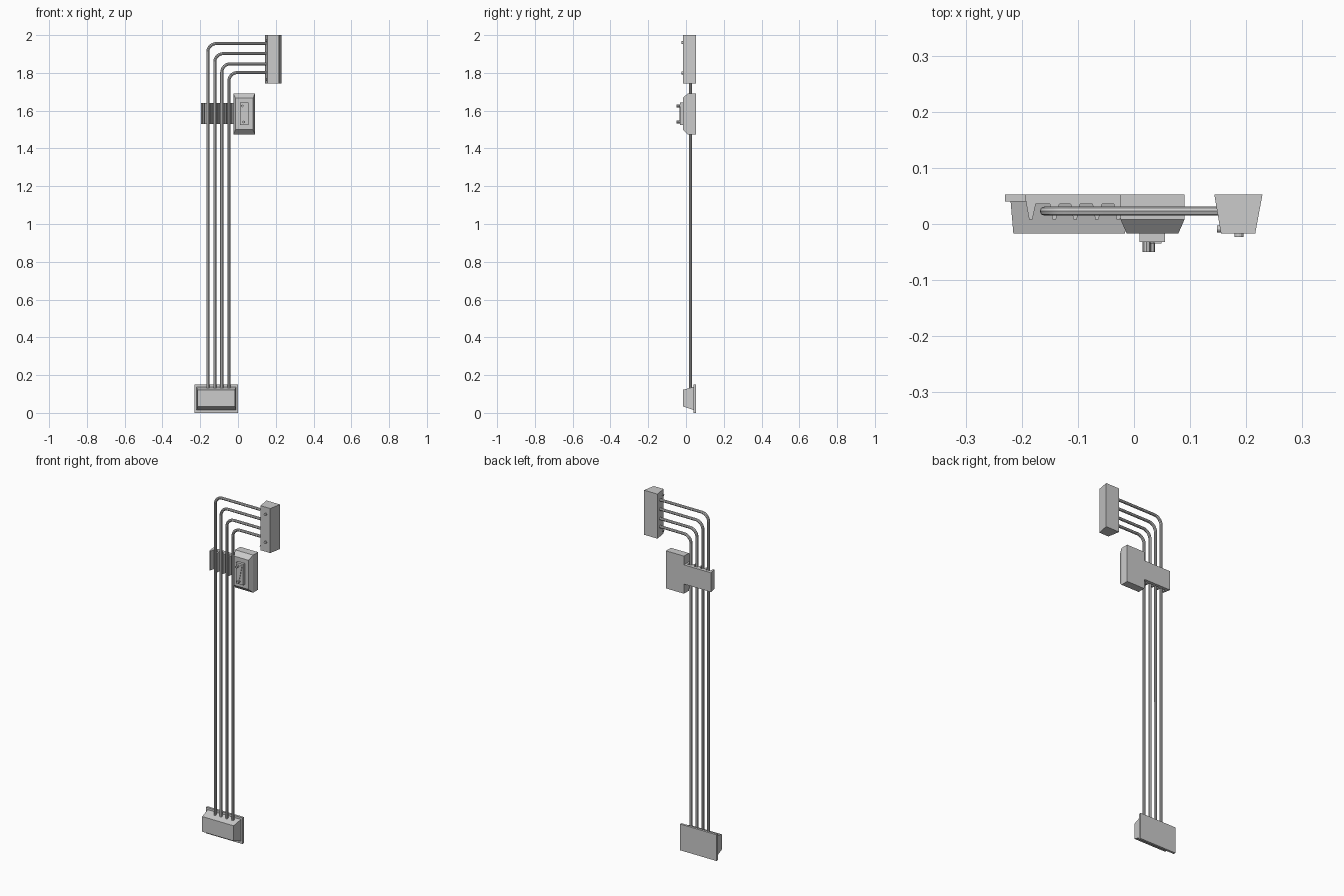
import bpy
import bmesh
from math import pi, sin, cos
from mathutils import Matrix, Vector

if "Cube" in bpy.data.objects:
    bpy.data.objects.remove(bpy.data.objects["Cube"])

BACK, FACE = 0.053, -0.017
PIPE_Y, PIPE_R = 0.023, 0.008


def finish(name, bm):
    bmesh.ops.recalc_face_normals(bm, faces=bm.faces)
    mesh = bpy.data.meshes.new(name)
    bm.to_mesh(mesh)
    bm.free()
    obj = bpy.data.objects.new(name, mesh)
    bpy.context.collection.objects.link(obj)
    return obj


def loft(name, sections):
    """Skin rectangles (y, x0, x1, z0, z1) from back to front."""
    bm = bmesh.new()
    rings = [[bm.verts.new(p) for p in
              ((x0, y, z0), (x1, y, z0), (x1, y, z1), (x0, y, z1))]
             for y, x0, x1, z0, z1 in sections]
    for a, b in zip(rings, rings[1:]):
        for i in range(4):
            j = (i + 1) % 4
            bm.faces.new((a[i], a[j], b[j], b[i]))
    bm.faces.new(rings[0])
    bm.faces.new(rings[-1])
    return finish(name, bm)


def extrude(name, points, direction):
    bm = bmesh.new()
    face = bm.faces.new([bm.verts.new(p) for p in points])
    out = bmesh.ops.extrude_face_region(bm, geom=[face], use_keep_orig=True)
    verts = [v for v in out["geom"] if isinstance(v, bmesh.types.BMVert)]
    bmesh.ops.translate(bm, verts=verts, vec=direction)
    return finish(name, bm)


def pin(name, center, axis, radius, depth, sides):
    bm = bmesh.new()
    turn = Matrix.Rotation(pi / 2, 4, axis)
    bmesh.ops.create_cone(bm, cap_ends=True, segments=sides, radius1=radius,
                          radius2=radius, depth=depth,
                          matrix=Matrix.Translation(center) @ turn)
    return finish(name, bm)


def pipe(name, x, top, bend=0.045, end=0.16, steps=8):
    # Straight riser, quarter bend, then a run into the junction box
    points = [(x, 0.1)]
    for i in range(steps + 1):
        a = pi - i * pi / 2 / steps
        points.append((x + bend + bend * cos(a), top - bend + bend * sin(a)))
    points.append((end, top))
    curve = bpy.data.curves.new(name, "CURVE")
    curve.dimensions = "3D"
    curve.bevel_depth = PIPE_R
    curve.bevel_resolution = 2
    curve.use_fill_caps = True
    spline = curve.splines.new("POLY")
    spline.points.add(len(points) - 1)
    for p, (px, pz) in zip(spline.points, points):
        p.co = (px, PIPE_Y, pz, 1)
    obj = bpy.data.objects.new(name, curve)
    bpy.context.collection.objects.link(obj)
    bpy.ops.object.select_all(action="DESELECT")
    obj.select_set(True)
    bpy.context.view_layer.objects.active = obj
    bpy.ops.object.convert(target="MESH")
    bpy.ops.object.shade_smooth_by_angle()


# Lower box with its wall flange
loft("lower_flange", [(BACK, -0.23, 0, 0, 0.15), (0.04, -0.23, 0, 0, 0.15)])
loft("lower_box", [(0.041, -0.22, -0.01, 0.015, 0.138),
                   (FACE, -0.215, -0.016, 0.035, 0.122)])

# Four nested conduits
pipe_x = (-0.16, -0.123, -0.086, -0.048)
for i, (x, top) in enumerate(zip(pipe_x, (1.955, 1.902, 1.848, 1.802))):
    pipe(f"pipe_{i + 1}", x, top)

# Junction box with front and side screws
loft("junction_box", [(BACK, 0.143, 0.229, 1.745, 2),
                      (FACE, 0.155, 0.216, 1.745, 2)])
for z in (1.96, 1.80):
    pin("front_screw", (0.187, -0.018, z), "X", 0.008, 0.01, 12)
for z in (1.97, 1.765):
    pin("side_screw", (0.154, -0.009, z), "Y", 0.006, 0.012, 12)

# Toothed clip: tapering teeth between the pipes
outline = [(-0.024, BACK), (-0.195, BACK)]
for i, x in enumerate((-0.184, -0.142, -0.105, -0.066, -0.028)):
    if i:
        outline.append((x - 0.008, 0.036))
    outline += [(x - 0.003, 0.008), (x + 0.003, 0.008)]
    if i < 4:
        outline.append((x + 0.009, 0.036))
outline.append((-0.024, 0.012))
extrude("pipe_clip", [(x, y, 1.53) for x, y in outline], Vector((0, 0, 0.11)))

# Switch housing with chamfered front
loft("switch_housing", [(BACK, -0.024, 0.09, 1.475, 1.69),
                        (0.008, -0.024, 0.09, 1.475, 1.69),
                        (FACE, -0.013, 0.079, 1.50, 1.667)])
loft("switch_plate", [(FACE + 0.002, 0.01, 0.055, 1.523, 1.643),
                      (-0.032, 0.01, 0.055, 1.523, 1.643)])
lever = ((0.016, 1.535), (0.03, 1.535), (0.049, 1.632), (0.036, 1.632))
extrude("switch_lever", [(x, -0.031, z) for x, z in lever],
        Vector((0, -0.004, 0)))
for x, z in ((0.0225, 1.625), (0.0305, 1.54)):
    pin("switch_pin", (x, -0.04, z), "X", 0.007, 0.02, 8)
